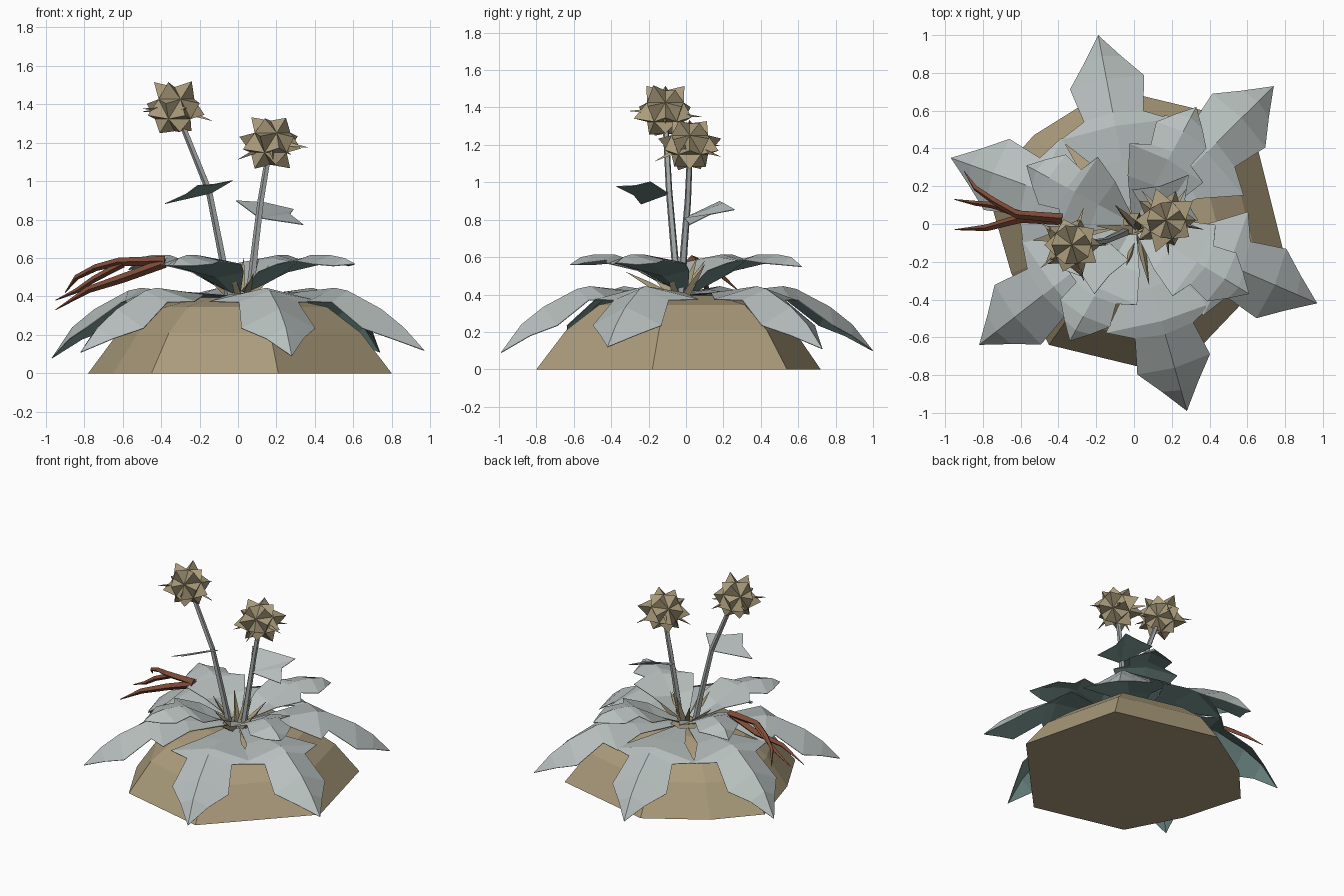
import bpy, bmesh, math, random
from mathutils import Vector

if "Cube" in bpy.data.objects:
    bpy.data.objects.remove(bpy.data.objects["Cube"])

random.seed(4)


def mat(name, c):
    m = bpy.data.materials.new(name)
    m.diffuse_color = (*c, 1)
    m.use_nodes = True
    m.node_tree.nodes["Principled BSDF"].inputs["Base Color"].default_value = m.diffuse_color
    return m


SAND = mat("dry sand", (0.405, 0.33, 0.20))
TOP = mat("pale grey leaf", (0.475, 0.525, 0.515))
UNDER = mat("dark teal underside", (0.18, 0.29, 0.27))
STEM = mat("grey stem", (0.36, 0.38, 0.38))
RUST = mat("rust twig", (0.21, 0.07, 0.038))


def make(name, bm, *mats):
    me = bpy.data.meshes.new(name)
    bm.to_mesh(me)
    bm.free()
    ob = bpy.data.objects.new(name, me)
    for m in mats:
        me.materials.append(m)
    bpy.context.collection.objects.link(ob)
    return ob


def tube(bm, pts, radii, sides):
    """Tapered faceted tube along a path."""
    pts = [Vector(p) for p in pts]
    rings = []
    for i, p in enumerate(pts):
        d = (pts[min(i + 1, len(pts) - 1)] - pts[max(i - 1, 0)]).normalized()
        ref = Vector((0, 1, 0)) if abs(d.y) < 0.8 else Vector((1, 0, 0))
        a = d.cross(ref).normalized()
        b = d.cross(a)
        rings.append([bm.verts.new(p + radii[i] * (a * math.cos(t) + b * math.sin(t)))
                      for t in (2 * math.pi * k / sides for k in range(sides))])
    for r, s in zip(rings, rings[1:]):
        for k in range(sides):
            n = (k + 1) % sides
            bm.faces.new((r[k], r[n], s[n], s[k]))
    bm.faces.new(rings[0])
    bm.faces.new(rings[-1])
    bmesh.ops.recalc_face_normals(bm, faces=bm.faces)


def two_sided(name, bm):
    """Thin leaf sheet: pale on top, teal below."""
    bm.normal_update()
    for f in bm.faces:
        if f.normal.z < 0:
            f.normal_flip()
    ob = make(name, bm, TOP, UNDER)
    s = ob.modifiers.new("thickness", 'SOLIDIFY')
    s.thickness = 0.004
    s.offset = -1
    s.material_offset = 1
    return ob


def lobed_leaf(name, tip, stations):
    """Leaf from the centre to tip; stations = (fraction, half width, ridge z, edge z)."""
    d = Vector((tip[0], tip[1], 0))
    length = d.length
    d.normalize()
    lat = Vector((-d.y, d.x, 0))
    bm = bmesh.new()
    rows = []
    for f, w, zc, ze in stations:
        c = d * f * length
        rows.append([bm.verts.new(c + lat * w + Vector((0, 0, ze))),
                     bm.verts.new(c + d * 0.02 + Vector((0, 0, zc))),
                     bm.verts.new(c - lat * w + Vector((0, 0, ze)))])
    end = bm.verts.new((tip[0], tip[1], tip[2]))
    for r, s in zip(rows, rows[1:]):
        for k in (0, 1):
            bm.faces.new((r[k], s[k], s[k + 1], r[k + 1]))
    for k in (0, 1):
        bm.faces.new((rows[-1][k], end, rows[-1][k + 1]))
    two_sided(name, bm)


# Mound: irregular octagon, stepping inward
outline = [(.80, -.18), (.62, .54), (-.13, .72), (-.53, .47),
           (-.78, .19), (-.65, -.26), (-.45, -.64), (.21, -.80)]
bm = bmesh.new()
rings = [[bm.verts.new((x * s, y * s, z)) for x, y in outline]
         for s, z in ((1, 0), (.80, .21), (.58, .345), (.3, .395))]
for r, s in zip(rings, rings[1:]):
    for k in range(8):
        n = (k + 1) % 8
        bm.faces.new((r[k], r[n], s[n], s[k]))
bm.faces.new(rings[0])
bm.faces.new(rings[-1])
bmesh.ops.recalc_face_normals(bm, faces=bm.faces)
make("mound", bm, SAND)

# Lower rosette: six drooping leaves
low = [(.08, .04, .40, .405), (.32, .14, .425, .41), (.50, .30, .445, .375),
       (.57, .16, .43, .37), (.75, .20, .335, .235), (.87, .10, .24, .18)]
for i, tip in enumerate([(-.19, 1.0, .10), (.74, .73, .11), (.97, -.42, .12),
                         (.28, -.99, .09), (-.82, -.64, .11), (-.97, .35, .08)]):
    lobed_leaf(f"lower_leaf_{i + 1}", tip, low)

# Upper rosette: four smaller raised leaves
high = [(.06, .04, .42, .43), (.30, .15, .50, .53), (.52, .22, .60, .57),
        (.59, .12, .615, .585), (.76, .15, .615, .57), (.88, .08, .60, .56)]
for i, tip in enumerate([(.33, .62, .55), (-.57, .31, .54),
                         (.61, -.37, .57), (-.34, -.62, .56)]):
    lobed_leaf(f"upper_leaf_{i + 1}", tip, high)

# Flower stems
stems = [[(-.04, -.04, .37), (-.08, -.06, .60), (-.15, -.09, .95), (-.30, -.11, 1.32)],
         [(.06, -.03, .37), (.09, -.01, .65), (.12, .01, .90), (.16, .02, 1.14)]]
for i, p in enumerate(stems):
    bm = bmesh.new()
    tube(bm, p, (.024, .020, .018, .016), 5)
    make(f"stem_{i + 1}", bm, STEM)

# Spiky seed heads: icosahedron with every face pulled to a point
for i, c in enumerate([(-.33, -.11, 1.375), (.17, .02, 1.20)]):
    bm = bmesh.new()
    bmesh.ops.create_icosphere(bm, subdivisions=1, radius=.115)
    poked = bmesh.ops.poke(bm, faces=bm.faces[:])
    for v in poked["verts"]:
        v.co = v.co.normalized() * random.uniform(.14, .185)
    for k in range(5):  # thin needles
        d = Vector((math.cos(k * 1.26 + i), math.sin(k * 1.26 + i),
                    random.uniform(-.5, .1))).normalized()
        tube(bm, [d * .09, d * .205], (.016, .001), 3)
    bmesh.ops.translate(bm, verts=bm.verts, vec=c)
    make(f"seed_head_{i + 1}", bm, SAND)

# Small leaves on the stems: base, corner, notch, tip, notch, corner
for i, pts in enumerate([
        [(-.14, -.09, .94), (-.03, -.19, 1.005), (-.13, -.27, .985),
         (-.21, -.37, .98), (-.27, -.28, .935), (-.38, -.24, .885)],
        [(.11, -.01, .81), (.34, .02, .775), (.27, .13, .83),
         (.29, .26, .855), (.14, .20, .89), (-.01, .18, .90)]]):
    bm = bmesh.new()
    v = [bm.verts.new(p) for p in pts]
    for k in range(1, 5):
        bm.faces.new((v[0], v[k], v[k + 1]))
    two_sided(f"stem_leaf_{i + 1}", bm)

# Dry blades in the middle
bm = bmesh.new()
for tip in [(.08, -.32, .52), (-.04, -.22, .56), (-.20, -.01, .55), (-.10, .10, .58),
            (.03, .06, .60), (.16, .10, .56), (.20, -.10, .54), (.11, .0, .60)]:
    t = Vector(tip)
    b = Vector((.02 + t.x * .15, -.03 + t.y * .15, .38))
    tube(bm, [b, b.lerp(t, .5), t], (.026, .018, .001), 3)
make("dry_blades", bm, SAND)

# Forked twig resting on the leaves
bm = bmesh.new()
for pts, r in [
        ([(-.38, .03, .585), (-.62, .05, .58), (-.74, .12, .55), (-.84, .19, .50),
          (-.90, .28, .42)], (.026, .022, .018, .014, .002)),
        ([(-.38, .02, .575), (-.60, .03, .495), (-.78, -.02, .435),
          (-.95, -.03, .33)], (.026, .024, .018, .002)),
        ([(-.60, .05, .57), (-.75, .10, .49), (-.84, .11, .43),
          (-.95, .13, .38)], (.020, .017, .013, .002))]:
    tube(bm, pts, r, 4)
make("twig", bm, RUST)
